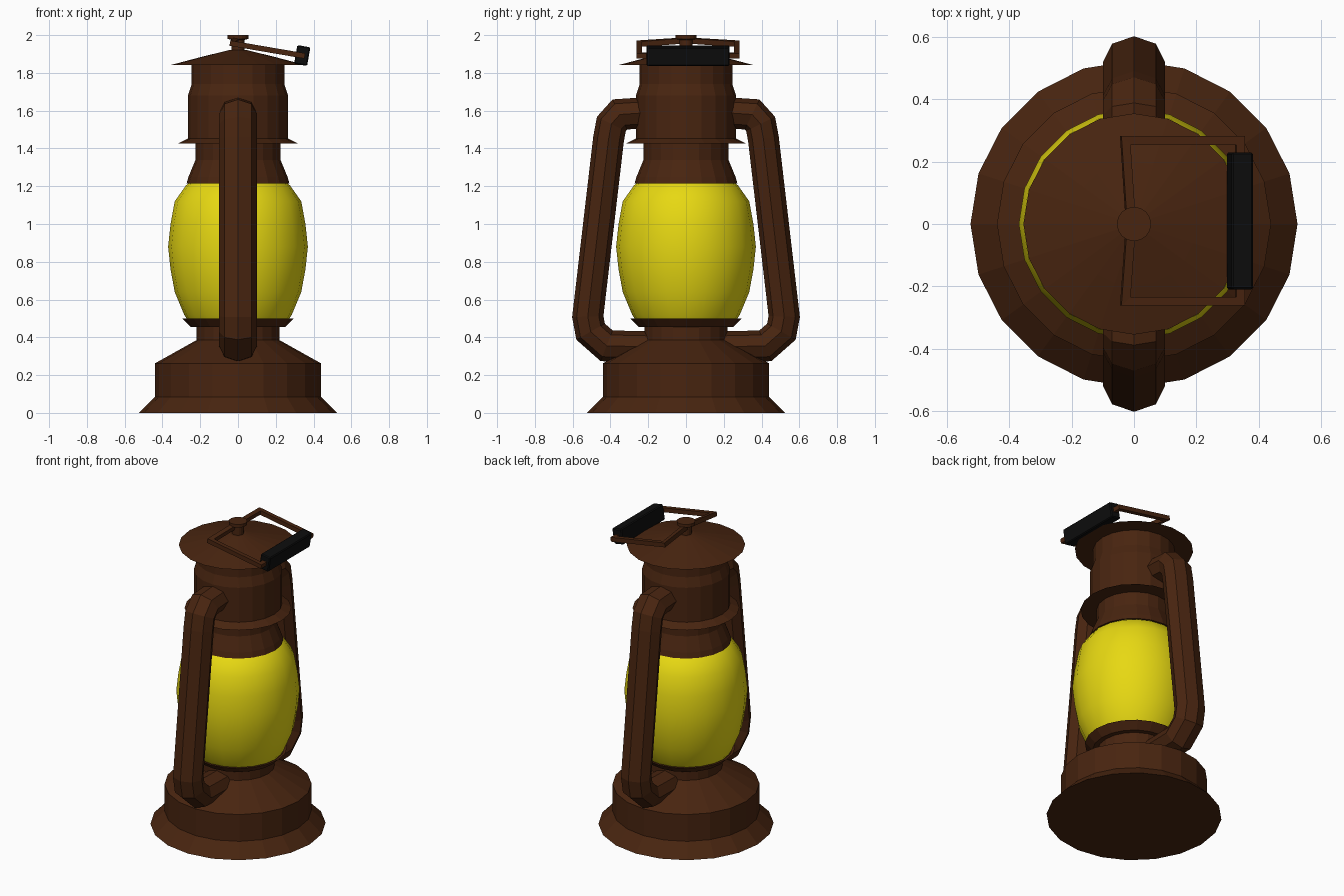
import bpy, bmesh, math
from mathutils import Vector, Matrix

if "Cube" in bpy.data.objects:
    bpy.data.objects.remove(bpy.data.objects["Cube"])


def material(name, rgb):
    m = bpy.data.materials.new(name)
    m.use_nodes = True
    m.diffuse_color = (*rgb, 1)
    bsdf = m.node_tree.nodes["Principled BSDF"]
    bsdf.inputs["Base Color"].default_value = (*rgb, 1)
    bsdf.inputs["Roughness"].default_value = 0.7
    return m


BROWN = material("brown_metal", (0.065, 0.018, 0.005))
YELLOW = material("yellow_glass", (0.80, 0.69, 0.006))
BLACK = material("black_grip", (0.004, 0.004, 0.004))


def finish(name, bm, mat, smooth=False):
    bmesh.ops.recalc_face_normals(bm, faces=bm.faces)
    for f in bm.faces:
        f.smooth = smooth and len(f.verts) == 4
    mesh = bpy.data.meshes.new(name)
    bm.to_mesh(mesh)
    bm.free()
    mesh.materials.append(mat)
    ob = bpy.data.objects.new(name, mesh)
    bpy.context.collection.objects.link(ob)
    return ob


def bridge(bm, rings, closed=False):
    """Skin a list of vertex rings, capping the ends of an open run."""
    pairs = list(zip(rings, rings[1:])) + ([(rings[-1], rings[0])] if closed else [])
    for a, b in pairs:
        for i in range(len(a)):
            j = (i + 1) % len(a)
            bm.faces.new((a[i], a[j], b[j], b[i]))
    if not closed:
        bm.faces.new(rings[0])
        bm.faces.new(rings[-1])


def lathe(name, profile, mat, sides=20, smooth=False):
    """Revolve (radius, height) points about z."""
    bm = bmesh.new()
    turns = [math.tau * i / sides for i in range(sides)]
    bridge(bm, [[bm.verts.new((r * math.cos(a), r * math.sin(a), z)) for a in turns]
                for r, z in profile])
    return finish(name, bm, mat, smooth)


def sweep(name, path, normal, wide, deep, sides, mat, closed=False, turn=0):
    """Run an elliptical section along a path lying in the plane of the normal."""
    bm = bmesh.new()
    pts = [Vector(p) for p in path]
    normal = Vector(normal).normalized()
    rings, n = [], len(pts)
    for i, p in enumerate(pts):
        back = (p - pts[i - 1]).normalized() if i or closed else None
        ahead = (pts[(i + 1) % n] - p).normalized() if i < n - 1 or closed else None
        back, ahead = back or ahead, ahead or back
        tangent = (back + ahead).normalized()
        out = tangent.cross(normal) / max(0.5, tangent.dot(back))
        angles = [turn + math.tau * k / sides for k in range(sides)]
        rings.append([bm.verts.new(p + normal * wide * math.cos(a) + out * deep * math.sin(a))
                      for a in angles])
    bridge(bm, rings, closed)
    return finish(name, bm, mat)


# Body: stepped base, burner dish, glass and chimney
lathe("base", [(0.525, 0), (0.44, 0.085), (0.44, 0.262), (0.22, 0.385)], BROWN)
lathe("burner_dish", [(0.22, 0.37), (0.22, 0.455), (0.25, 0.455), (0.295, 0.5),
                      (0.28, 0.5), (0.24, 0.47)], BROWN)
lathe("glass_globe", [(0.26, 0.48), (0.285, 0.52), (0.335, 0.64), (0.357, 0.76),
                      (0.37, 0.88), (0.357, 1.0), (0.335, 1.12), (0.275, 1.205),
                      (0.24, 1.23)], YELLOW, 20, True)
lathe("glass_collar", [(0.272, 1.215), (0.262, 1.25), (0.225, 1.34), (0.225, 1.44)], BROWN)
lathe("chimney_flange", [(0.22, 1.425), (0.32, 1.425), (0.265, 1.452)], BROWN)
lathe("chimney", [(0.265, 1.44), (0.265, 1.68), (0.245, 1.74), (0.245, 1.85)], BROWN)
lathe("cap", [(0.355, 1.842), (0.2, 1.883), (0.05, 1.92)], BROWN)
lathe("knob", [(0.035, 1.9), (0.035, 1.975), (0.055, 1.98), (0.055, 2.0)], BROWN, 16)

# Side tubes, front and back
ARM = [(0.2, 1.59), (0.35, 1.58), (0.395, 1.53), (0.41, 1.45),
       (0.52, 0.51), (0.505, 0.43), (0.42, 0.355), (0.2, 0.35)]
for name, s in (("front_tube", -1), ("back_tube", 1)):
    sweep(name, [(0, s * y, z) for y, z in ARM], (1, 0, 0), 0.1, 0.082, 8, BROWN)

# Carrying bail folded to one side
sweep("bail", [(-0.028, 0.268, 1.955), (-0.01, 0, 1.972), (-0.028, -0.248, 1.955),
               (0.34, -0.248, 1.892), (0.34, 0.268, 1.892)],
      (0.17, 0, 0.985), 0.02, 0.02, 4, BROWN, True, math.pi / 4)

# Padded grip
bm = bmesh.new()
bmesh.ops.create_cube(bm, size=1, matrix=Matrix.Translation((0.34, 0.01, 1.892))
                      @ Matrix.Rotation(math.radians(10), 4, "Y")
                      @ Matrix.Diagonal((0.07, 0.44, 0.1, 1)))
bmesh.ops.bevel(bm, geom=bm.edges[:], offset=0.006, segments=1, affect="EDGES")
finish("grip", bm, BLACK)
